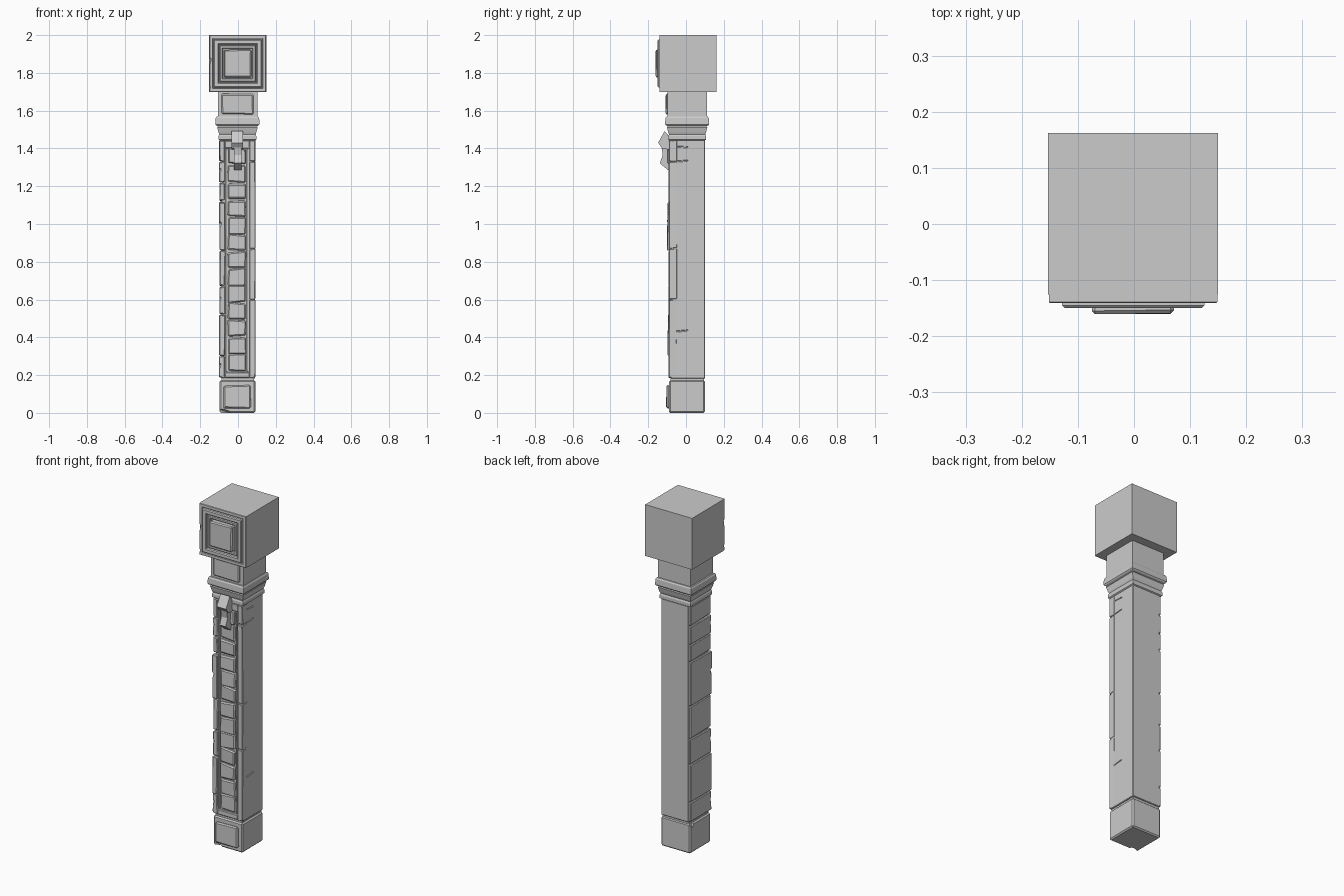
import bpy, bmesh, random
from mathutils import Vector

if "Cube" in bpy.data.objects:
    bpy.data.objects.remove(bpy.data.objects["Cube"])

random.seed(7)


def finish(name, bm):
    bmesh.ops.recalc_face_normals(bm, faces=bm.faces)
    me = bpy.data.meshes.new(name)
    bm.to_mesh(me)
    bm.free()
    ob = bpy.data.objects.new(name, me)
    bpy.context.collection.objects.link(ob)
    return ob


def box(name, x, y, z, bevel=0.0, jitter=0.0):
    """Block from (min, max) ranges, with chamfered and slightly worn corners."""
    bm = bmesh.new()
    bmesh.ops.create_cube(bm, size=1)
    for v in bm.verts:
        v.co = Vector([r[0] if c < 0 else r[1] for c, r in zip(v.co, (x, y, z))])
        if jitter and v.co.y < 0:
            v.co += Vector((random.uniform(-.5, .5), random.uniform(0, 1),
                            random.uniform(-1, 1))) * jitter
    if bevel:
        bmesh.ops.bevel(bm, geom=bm.edges[:], offset=bevel, segments=1,
                        affect='EDGES', clamp_overlap=True)
    return finish(name, bm)


def ring_frame(name, cx, cz, outer, inner, front, back, chamfer):
    """Square picture-frame moulding facing -y."""
    bm = bmesh.new()
    section = [(outer, back), (outer, front + chamfer), (outer - chamfer, front),
               (inner + chamfer, front), (inner, front + chamfer), (inner, back)]
    corners = [[bm.verts.new((cx + sx * r, y, cz + sz * r)) for r, y in section]
               for sx, sz in ((-1, -1), (1, -1), (1, 1), (-1, 1))]
    n = len(section)
    for i in range(4):
        a, b = corners[i], corners[(i + 1) % 4]
        for j in range(n):
            k = (j + 1) % n
            bm.faces.new((a[j], a[k], b[k], b[j]))
    return finish(name, bm)


def square_loft(name, cx, cy, levels):
    """Stack of square sections given as (z, half width)."""
    bm = bmesh.new()
    rings = [[bm.verts.new((cx + sx * r, cy + sy * r, z))
              for sx, sy in ((-1, -1), (1, -1), (1, 1), (-1, 1))] for z, r in levels]
    for a, b in zip(rings, rings[1:]):
        for i in range(4):
            j = (i + 1) % 4
            bm.faces.new((a[i], a[j], b[j], b[i]))
    bm.faces.new(rings[0][::-1])
    bm.faces.new(rings[-1])
    return finish(name, bm)


def prism(name, outline, x0, x1):
    """Side outline of (y, z) points extruded across x."""
    bm = bmesh.new()
    f = bm.faces.new([bm.verts.new((x0, y, z)) for y, z in outline])
    ext = bmesh.ops.extrude_face_region(bm, geom=[f])
    for v in ext["geom"]:
        if isinstance(v, bmesh.types.BMVert):
            v.co.x = x1
    return finish(name, bm)


def chip(target, centre, size, rot):
    """Knock a rough bite out of an edge."""
    c = box("chip_cutter", (-size[0], size[0]), (-size[1], size[1]), (-size[2], size[2]),
            min(size) * .5)
    c.location, c.rotation_euler = centre, rot
    c.hide_render = True
    c.hide_set(True)
    m = target.modifiers.new("chip", 'BOOLEAN')
    m.object, m.operation, m.solver = c, 'DIFFERENCE', 'EXACT'


# Base block with raised front panel and broken front corner
base = box("base_block", (-.097, .092), (-.09, .10), (0, .172), .007)
chip(base, (-.075, -.095, 0), (.035, .018, .018), (.2, .3, .4))
chip(base, (-.10, .085, .172), (.012, .02, .022), (.3, .4, .2))
box("base_panel", (-.075, .068), (-.106, -.08), (.025, .145), .007, .004)
box("base_joint", (-.088, .084), (-.082, .095), (.16, .2))

# Shaft core
shaft = box("shaft_core", (-.088, .091), (-.08, .101), (.182, 1.445), .003)
for z, tilt in ((1.33, .08), (1.41, -.05), (.43, .1)):
    chip(shaft, (.095, -.06, z), (.008, .07, .004), (tilt, 0, 0))

# Worn stone slabs along the left side, wrapping to the front
cuts = [.185, .30, .52, .67, .86, 1.12, 1.22, 1.33, 1.445]
for i, (a, b) in enumerate(zip(cuts, cuts[1:])):
    front = -.10 if i in (1, 4) else -.094
    slab = box(f"left_slab_{i}", (-.1 + random.uniform(0, .003), -.068), (front, .10),
               (a + .002, b - .002), .004, .005)
    if i in (0, 2, 4, 6):
        chip(slab, (-.103, -.095, (a + b) / 2), (.009, .012, .022), (.2, .3, .7))

# Right hand frame stones
cuts = [.185, .60, .87, 1.33, 1.445]
for i, (a, b) in enumerate(zip(cuts, cuts[1:])):
    box(f"right_frame_{i}", (.061, .092), (-.092, -.05), (a + .001, b - .001), .003, .003)

# Cross rails closing the long front recess, with an inner lip
box("bottom_rail", (-.07, .063), (-.092, -.06), (.187, .215), .004, .003)
box("top_rail", (-.07, .063), (-.092, -.06), (1.40, 1.443), .004, .003)
for name, x in (("left_lip", (-.066, -.057)), ("right_lip", (.046, .054))):
    box(name, x, (-.087, -.06), (.22, 1.395), .002)

# Column of small irregular bricks inside the recess
pitch = (1.31 - .222) / 12
for i in range(12):
    z = .222 + i * pitch
    box(f"brick_{i}", (-.052, .042), (-.097 + random.uniform(0, .006), -.06),
        (z + .002, z + pitch - .003), .006, .007)

# Hook ornament hanging below the collar
prism("hook_upper", [(-.07, 1.44), (-.09, 1.465), (-.113, 1.492), (-.148, 1.43),
                     (-.126, 1.40), (-.07, 1.39)], -.034, .026)
prism("hook_lower", [(-.07, 1.42), (-.13, 1.41), (-.123, 1.365), (-.139, 1.322),
                     (-.095, 1.285), (-.07, 1.285)], -.022, .018)
box("hook_backing", (-.05, .042), (-.1, -.06), (1.32, 1.40), .005, .004)

# Moulded collar and neck
square_loft("collar", -.003, .006, [
    (1.44, .09), (1.447, .1), (1.465, .1), (1.475, .096), (1.485, .1), (1.512, .107),
    (1.518, .103), (1.522, .112), (1.528, .117), (1.56, .115), (1.568, .11), (1.57, .1)])
box("neck", (-.106, .103), (-.098, .111), (1.56, 1.71))
box("neck_panel", (-.087, .082), (-.108, -.09), (1.582, 1.69), .006, .004)

# Head cube with stepped square front
box("head", (-.153, .15), (-.126, .162), (1.70, 2.0))
frame = ring_frame("head_outer_frame", -.0015, 1.85, .15, .131, -.141, -.12, .002)
chip(frame, (-.156, -.145, 1.84), (.008, .012, .04), (.1, .2, .6))
chip(frame, (-.156, -.145, 1.74), (.007, .01, .025), (.1, -.2, .6))
ring_frame("head_middle_frame", -.0015, 1.85, .127, .1, -.15, -.12, .005)
ring_frame("head_inner_frame", -.0015, 1.85, .096, .078, -.142, -.12, .004)
box("head_panel", (-.075, .071), (-.161, -.12), (1.777, 1.923), .006, .002)
